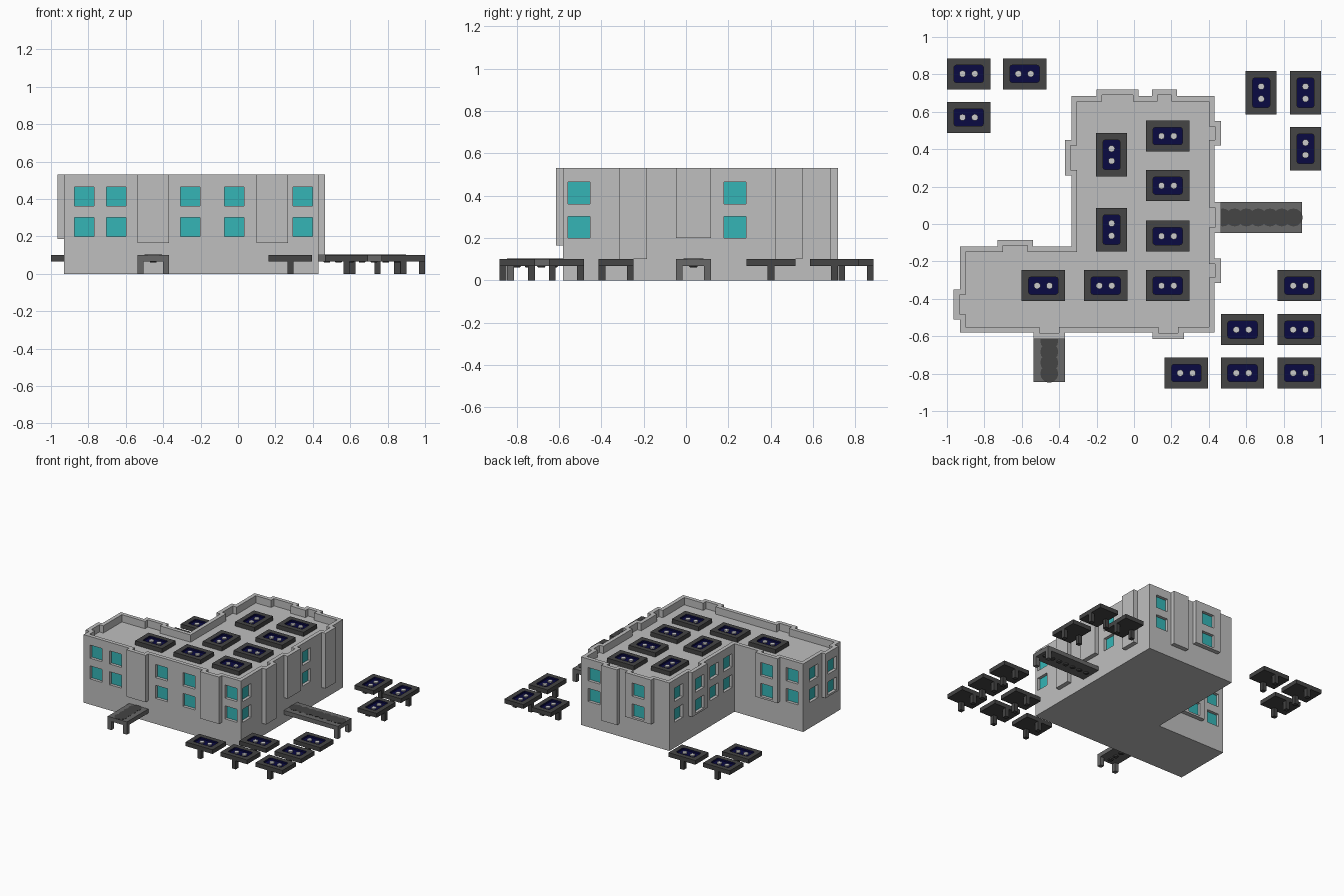
import bpy, bmesh, math
from mathutils import Matrix, Vector

old = bpy.data.objects.get("Cube")
if old:
    bpy.data.objects.remove(old, do_unlink=True)


def material(name, r, g, b):
    m = bpy.data.materials.new(name)
    m.use_nodes = True
    m.diffuse_color = (r, g, b, 1)
    m.node_tree.nodes["Principled BSDF"].inputs["Base Color"].default_value = (r, g, b, 1)
    return m


WALL = material("wall_grey", 0.52, 0.52, 0.52)
GLASS = material("teal_glass", 0.035, 0.46, 0.47)
NAVY = material("navy", 0.003, 0.003, 0.055)
DARK = material("charcoal", 0.058, 0.058, 0.058)
MID = material("mid_grey", 0.14, 0.14, 0.14)
PALE = material("pale_grey", 0.6, 0.6, 0.6)


def finish(name, bm, *mats):
    bmesh.ops.recalc_face_normals(bm, faces=bm.faces)
    me = bpy.data.meshes.new(name)
    bm.to_mesh(me)
    bm.free()
    for m in mats:
        me.materials.append(m)
    ob = bpy.data.objects.new(name, me)
    bpy.context.collection.objects.link(ob)
    return ob


def add_box(bm, lo, hi):
    lo, hi = Vector(lo), Vector(hi)
    mat = Matrix.Translation((lo + hi) / 2) @ Matrix.Diagonal((*(hi - lo), 1))
    return bmesh.ops.create_cube(bm, size=1, matrix=mat)["verts"]


def boxes(name, spans, mat):
    bm = bmesh.new()
    for lo, hi in spans:
        add_box(bm, lo, hi)
    return finish(name, bm, mat)


def l_prism(name, t, z0, z1):
    """L-shaped block, pulled in by t from the outer wall line."""
    pts = [(-0.93 + t, -0.58 + t), (0.43 - t, -0.58 + t), (0.43 - t, 0.685 - t),
           (-0.335 + t, 0.685 - t), (-0.335 + t, -0.12 - t), (-0.93 + t, -0.12 - t)]
    bm = bmesh.new()
    f = bm.faces.new([bm.verts.new((x, y, z0)) for x, y in pts])
    up = bmesh.ops.extrude_face_region(bm, geom=[f])["geom"]
    bmesh.ops.translate(bm, vec=(0, 0, z1 - z0), verts=[v for v in up if isinstance(v, bmesh.types.BMVert)])
    return finish(name, bm, WALL)


def boolean(target, tool, op):
    mod = target.modifiers.new(op, 'BOOLEAN')
    mod.operation, mod.object, mod.solver = op, tool, 'EXACT'
    bpy.context.view_layer.update()
    dg = bpy.context.evaluated_depsgraph_get()
    me = bpy.data.meshes.new_from_object(target.evaluated_get(dg))
    target.modifiers.clear()
    target.data = me
    bpy.data.objects.remove(tool, do_unlink=True)


# Wall planes: (axis across the wall, outward sign, position)
SIDES = {"front": (1, -1, -0.58), "right": (0, 1, 0.43), "back": (1, 1, 0.685),
         "inner_left": (0, -1, -0.335), "wing_back": (1, 1, -0.12), "wing_left": (0, -1, -0.93)}
OUT, ROOF, TOP, PARAPET = 0.034, 0.475, 0.532, 0.03


def span(side, c, hw, d0, d1, z0, z1):
    """Box on a wall, from outward distance d0 to d1."""
    axis, s, p = SIDES[side]
    a, b = sorted((p + s * d0, p + s * d1))
    if axis == 0:
        return (a, c - hw, z0), (b, c + hw, z1)
    return (c - hw, a, z0), (c + hw, b, z1)


# Projecting bays: side, centre, half width, underside height
BAYS = [("front", -0.453, 0.083, 0.165), ("front", 0.183, 0.083, 0.165),
        ("right", -0.25, 0.065, 0.10), ("right", 0.035, 0.083, 0.20), ("right", 0.485, 0.065, 0.10),
        ("back", -0.088, 0.113, 0.185), ("back", 0.163, 0.068, 0.10),
        ("inner_left", 0.355, 0.095, 0.185), ("wing_back", -0.635, 0.095, 0.185),
        ("wing_left", -0.43, 0.08, 0.185)]

# Window columns: side, centre, distance of the wall surface
COLUMNS = [("front", x, 0) for x in (-0.822, -0.652, -0.255, -0.02, 0.345)]
COLUMNS += [("right", -0.505, 0), ("right", 0.232, 0), ("back", 0.315, 0), ("back", -0.088, OUT),
            ("inner_left", 0.57, 0), ("inner_left", 0.355, OUT), ("inner_left", 0.13, 0),
            ("inner_left", -0.04, 0), ("wing_back", -0.635, OUT), ("wing_back", -0.835, 0),
            ("wing_left", -0.25, 0), ("wing_left", -0.43, OUT)]
ROWS = [(0.2, 0.302), (0.362, 0.465)]
DEEP = 0.026

# Building: L block, bays, sunken roof and window recesses
building = l_prism("building", 0, 0, TOP)
boolean(building, boxes("bay_tool", [span(s, c, w, -0.015, OUT, z, TOP) for s, c, w, z in BAYS], WALL), 'UNION')
boolean(building, l_prism("roof_tool", PARAPET, ROOF, 0.7), 'DIFFERENCE')
boolean(building, boxes("notch_tool", [span(s, c, w - PARAPET, -0.05, OUT - PARAPET, ROOF, 0.7)
                                       for s, c, w, z in BAYS], WALL), 'DIFFERENCE')
boolean(building, boxes("recess_tool", [span(s, c, 0.052, d - DEEP, d + 0.02, *r)
                                        for s, c, d in COLUMNS for r in ROWS], WALL), 'DIFFERENCE')
boxes("window_panes", [span(s, c, 0.052, d - DEEP - 0.002, d - DEEP + 0.003, *r)
                       for s, c, d in COLUMNS for r in ROWS], GLASS)


# Units: slab with a sunken navy tray and two pale studs
def unit(name, x, y, turned, z0, legs):
    bm = bmesh.new()
    add_box(bm, (-0.116, -0.083, 0), (0.116, 0.083, 0.033))
    bm.faces.ensure_lookup_table()
    top = max(bm.faces, key=lambda f: f.calc_center_median().z)
    bmesh.ops.inset_individual(bm, faces=[top], thickness=0.037, use_even_offset=True)
    floor = bmesh.ops.extrude_discrete_faces(bm, faces=[top])["faces"][0]
    hole = list(floor.verts)
    bmesh.ops.translate(bm, vec=(0, 0, -0.014), verts=hole)
    bmesh.ops.remove_doubles(bm, verts=bm.verts, dist=1e-5)
    # tray corners are rounded
    walls = [e for e in bm.edges if abs(e.verts[0].co.z - e.verts[1].co.z) > 0.01
             and all(abs(v.co.x) < 0.1 for v in e.verts)]
    bmesh.ops.bevel(bm, geom=walls, offset=0.012, segments=2, profile=0.5, affect='EDGES')
    for f in bm.faces:
        c = f.calc_center_median()
        if abs(c.x) < 0.1 and abs(c.y) < 0.06 and 0.005 < c.z < 0.03:
            f.material_index = 1
    for sx in (-0.033, 0.033):
        made = bmesh.ops.create_cone(bm, cap_ends=True, segments=10, radius1=0.018, radius2=0.018, depth=0.01,
                                     matrix=Matrix.Translation((sx, 0, 0.023)))["verts"]
        for f in {f for v in made for f in v.link_faces}:
            f.material_index = 2
    if legs:
        for s in (-1, 1):
            made = add_box(bm, (-0.016, s * 0.067 - 0.016, -z0), (0.016, s * 0.067 + 0.016, 0.001))
            for f in {f for v in made for f in v.link_faces}:
                f.material_index = 3
    ob = finish(name, bm, DARK, NAVY, PALE, DARK)
    ob.location = (x, y, z0)
    ob.rotation_euler.z = math.pi / 2 if turned else 0


ROOF_UNITS = [(0.18, 0.47, 0), (0.18, 0.205, 0), (0.18, -0.065, 0), (0.18, -0.33, 0),
              (-0.152, -0.33, 0), (-0.485, -0.33, 0), (-0.12, 0.37, 1), (-0.12, -0.03, 1)]
GROUND_UNITS = [(-0.884, 0.803, 0), (-0.585, 0.803, 0), (-0.884, 0.57, 0), (0.884, -0.33, 0),
                (0.58, -0.565, 0), (0.884, -0.565, 0), (0.28, -0.797, 0), (0.58, -0.797, 0),
                (0.884, -0.797, 0), (0.68, 0.702, 1), (0.917, 0.702, 1), (0.917, 0.402, 1)]
for i, (x, y, t) in enumerate(ROOF_UNITS):
    unit(f"roof_unit_{i + 1}", x, y, t, ROOF, False)
for i, (x, y, t) in enumerate(GROUND_UNITS):
    unit(f"ground_unit_{i + 1}", x, y, t, 0.067, True)


# Walkways: deck on two end legs with a scalloped dark runner
def walkway(name, start, angle, length, discs):
    bm = bmesh.new()
    add_box(bm, (0, -0.083, 0.067), (length, 0.083, 0.1))
    for s in (-1, 1):
        add_box(bm, (length - 0.033, s * 0.067 - 0.016, 0), (length, s * 0.067 + 0.016, 0.068))
    deck = finish(name, bm, MID)
    bm = bmesh.new()
    step = (length - 0.09) / (discs - 1)
    for i in range(discs):
        bmesh.ops.create_cone(bm, cap_ends=True, segments=14, radius1=0.015, radius2=0.048, depth=0.043,
                              matrix=Matrix.Translation((0.045 + i * step, 0, 0.0815)))
    runner = finish(name + "_runner", bm, DARK)
    for ob in (deck, runner):
        ob.location = start
        ob.rotation_euler.z = angle


walkway("side_walkway", (0.43, 0.035, 0), 0, 0.468, 7)
walkway("front_walkway", (-0.453, -0.58, 0), -math.pi / 2, 0.265, 4)
